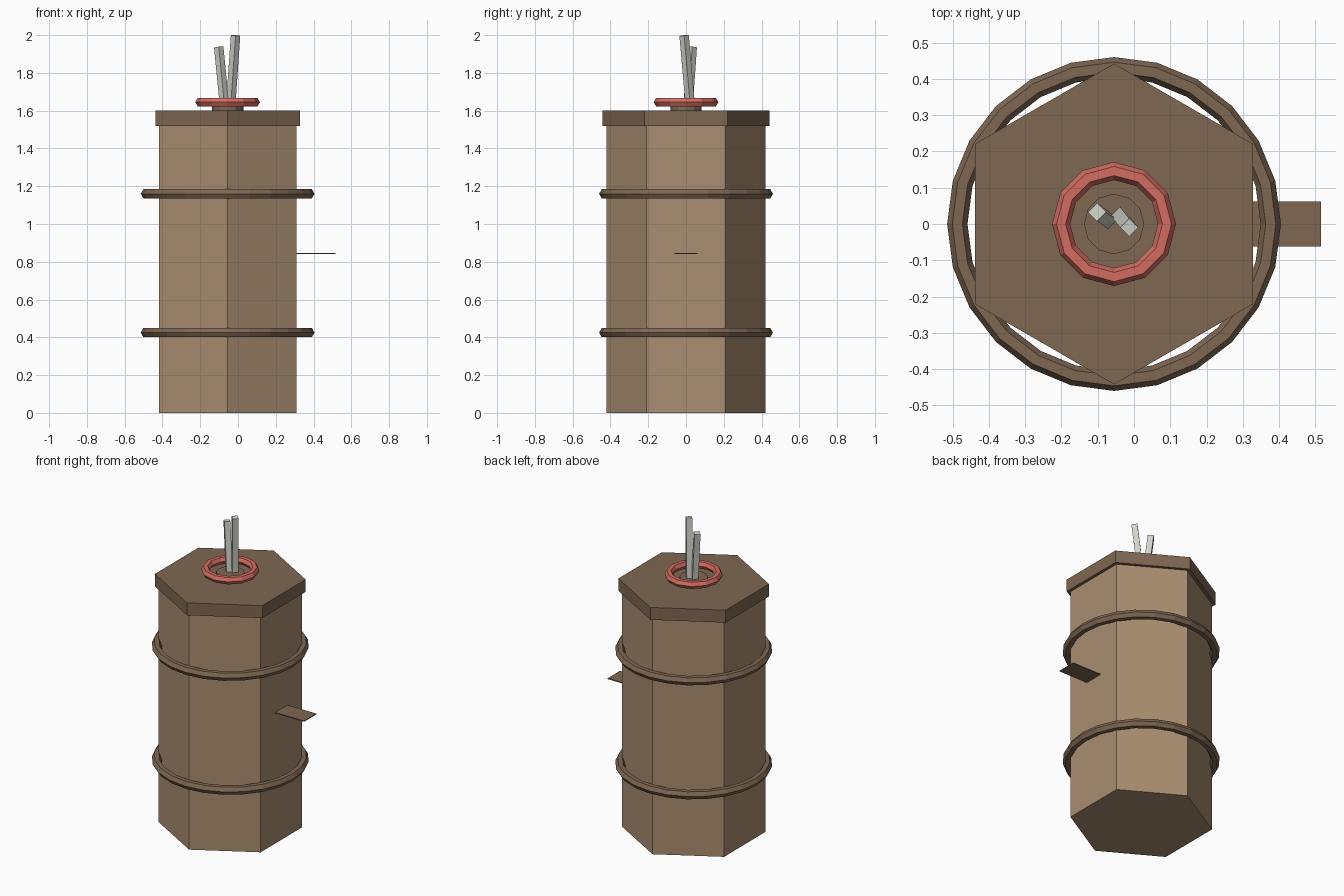
import bpy
from math import pi
from mathutils import Vector

if "Cube" in bpy.data.objects:
    bpy.data.objects.remove(bpy.data.objects["Cube"])

CX = -0.055  # axis of the barrel


def material(name, rgb):
    m = bpy.data.materials.new(name)
    m.diffuse_color = (*rgb, 1)
    m.use_nodes = True
    m.node_tree.nodes["Principled BSDF"].inputs["Base Color"].default_value = m.diffuse_color
    return m


wood = material("light_brown", (0.40, 0.27, 0.165))
dark = material("dark_brown", (0.21, 0.135, 0.085))
red = material("red", (0.65, 0.15, 0.12))
pale = material("pale_grey", (0.65, 0.65, 0.60))


def finish(name, mat):
    ob = bpy.context.object
    ob.name = name
    ob.data.materials.append(mat)
    return ob


def prism(name, sides, radius, z0, z1, mat):
    bpy.ops.mesh.primitive_cylinder_add(vertices=sides, radius=radius, depth=z1 - z0,
                                        location=(CX, 0, (z0 + z1) / 2))
    return finish(name, mat)


def ring(name, segments, major, minor, z, mat):
    bpy.ops.mesh.primitive_torus_add(major_segments=segments, minor_segments=6,
                                     major_radius=major, minor_radius=minor,
                                     location=(CX, 0, z))
    return finish(name, mat)


def stick(name, base, tip):
    a, b = Vector(base), Vector(tip)
    d = b - a
    tilt = Vector((0, 0, 1)).rotation_difference(d)
    bpy.ops.mesh.primitive_cylinder_add(vertices=4, radius=0.025, depth=d.length,
                                        location=(a + b) / 2, rotation=tilt.to_euler())
    return finish(name, pale)


# Hexagonal barrel with its lid and neck
prism("barrel_body", 6, 0.42, 0, 1.53, wood)
prism("lid", 6, 0.442, 1.52, 1.60, dark)
prism("neck", 12, 0.083, 1.59, 1.63, dark)

# Hoops and the red collar
for label, z in (("lower", 0.425), ("upper", 1.16)):
    ring(label + "_hoop", 24, 0.432, 0.028, z, dark)
ring("red_collar", 12, 0.146, 0.025, 1.645, red)

# Two leaning sticks
stick("short_stick", (-0.07, 0.01, 1.61), (-0.102, 0.033, 1.937))
stick("tall_stick", (-0.04, 0.024, 1.61), (-0.013, -0.01, 1.998))

# Thin side plate
bpy.ops.mesh.primitive_cube_add(size=1, location=(0.41, 0, 0.843))
plate = finish("side_plate", dark)
plate.scale = (0.21, 0.124, 0.006)
